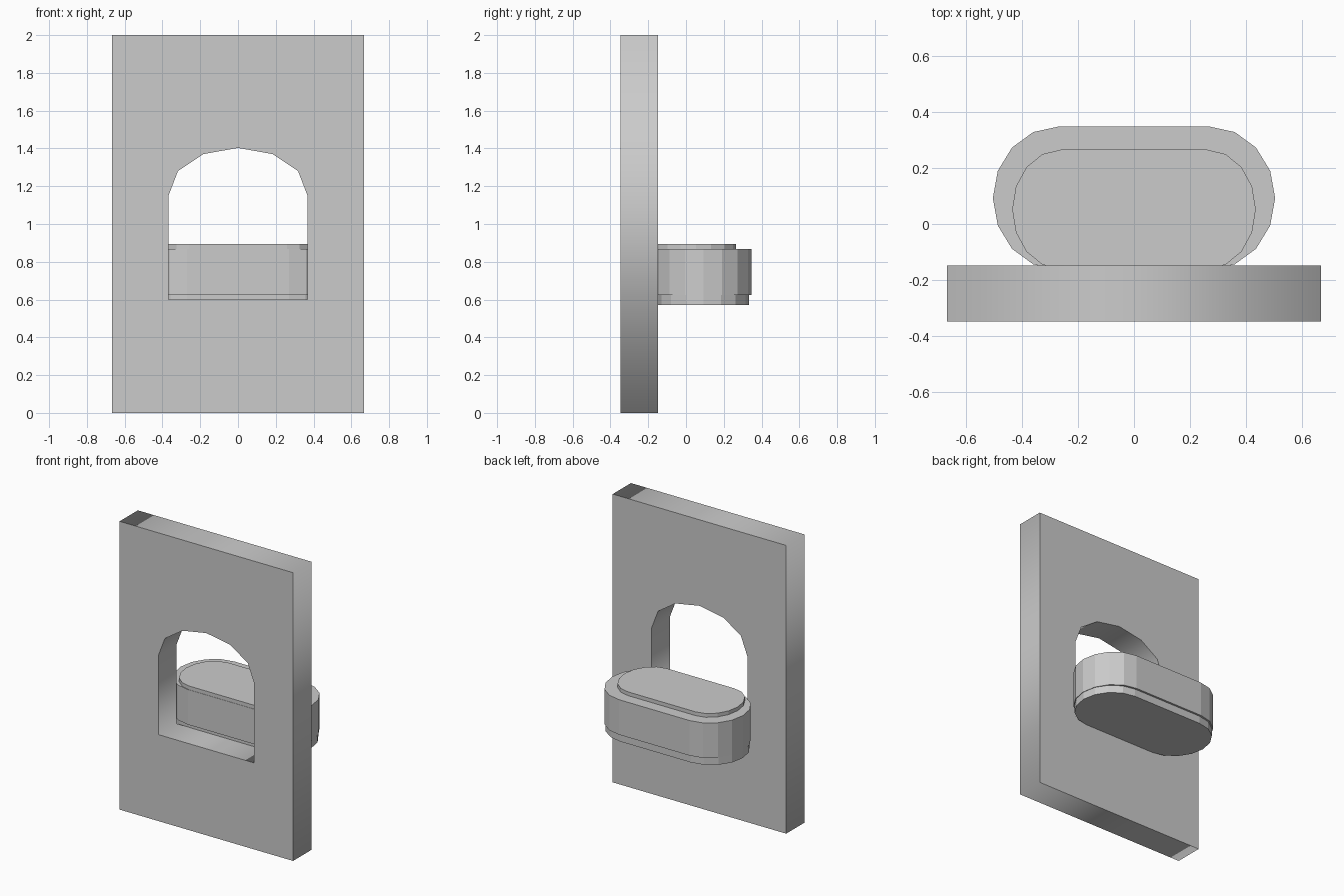
import bpy, bmesh, math

if "Cube" in bpy.data.objects:
    bpy.data.objects.remove(bpy.data.objects["Cube"])


def stadium(hx, hy, flat, cy, steps=4):
    """Rounded-end outline: straight half-length 'flat', elliptical ends."""
    pts = []
    for side in (1, -1):
        for i in range(2 * steps + 1):
            a = math.pi * i / (2 * steps) - math.pi / 2
            pts.append((side * (flat + (hx - flat) * math.cos(a)),
                        cy + side * hy * math.sin(a)))
    return pts


def slab(name, outline, z0, z1):
    bm = bmesh.new()
    face = bm.faces.new([bm.verts.new((x, y, z0)) for x, y in outline])
    res = bmesh.ops.extrude_face_region(bm, geom=[face])
    top = [v for v in res["geom"] if isinstance(v, bmesh.types.BMVert)]
    bmesh.ops.translate(bm, verts=top, vec=(0, 0, z1 - z0))
    bmesh.ops.recalc_face_normals(bm, faces=bm.faces)
    mesh = bpy.data.meshes.new(name)
    bm.to_mesh(mesh)
    bm.free()
    obj = bpy.data.objects.new(name, mesh)
    bpy.context.collection.objects.link(obj)
    return obj


# Wall panel with arched opening: filled 2D curve given thickness
outer = [(-0.666, 0), (0.666, 0), (0.666, 2), (-0.666, 2)]
half_arch = [(0.368, 0.6), (0.368, 1.15), (0.318, 1.28), (0.184, 1.37)]
hole = half_arch + [(0, 1.403)] + [(-x, z) for x, z in reversed(half_arch)]
curve = bpy.data.curves.new("wall_panel", 'CURVE')
curve.dimensions = '2D'
curve.fill_mode = 'BOTH'
curve.extrude = 0.1
for loop in (outer, hole):
    sp = curve.splines.new('POLY')
    sp.points.add(len(loop) - 1)
    for p, (x, z) in zip(sp.points, loop):
        p.co = (x, z, 0, 1)
    sp.use_cyclic_u = True
wall = bpy.data.objects.new("wall_panel", curve)
wall.rotation_euler = (math.pi / 2, 0, 0)
wall.location = (0, -0.2475, 0)
bpy.context.collection.objects.link(wall)
bpy.context.view_layer.objects.active = wall
wall.select_set(True)
bpy.ops.object.convert(target='MESH')

# Projecting ledge: base, main body and thin raised top
slab("ledge_base", stadium(0.50, 0.241, 0.27, 0.092), 0.572, 0.625)
slab("ledge_body", stadium(0.503, 0.255, 0.27, 0.092), 0.625, 0.868)
slab("ledge_top", stadium(0.434, 0.213, 0.26, 0.052), 0.868, 0.894)
